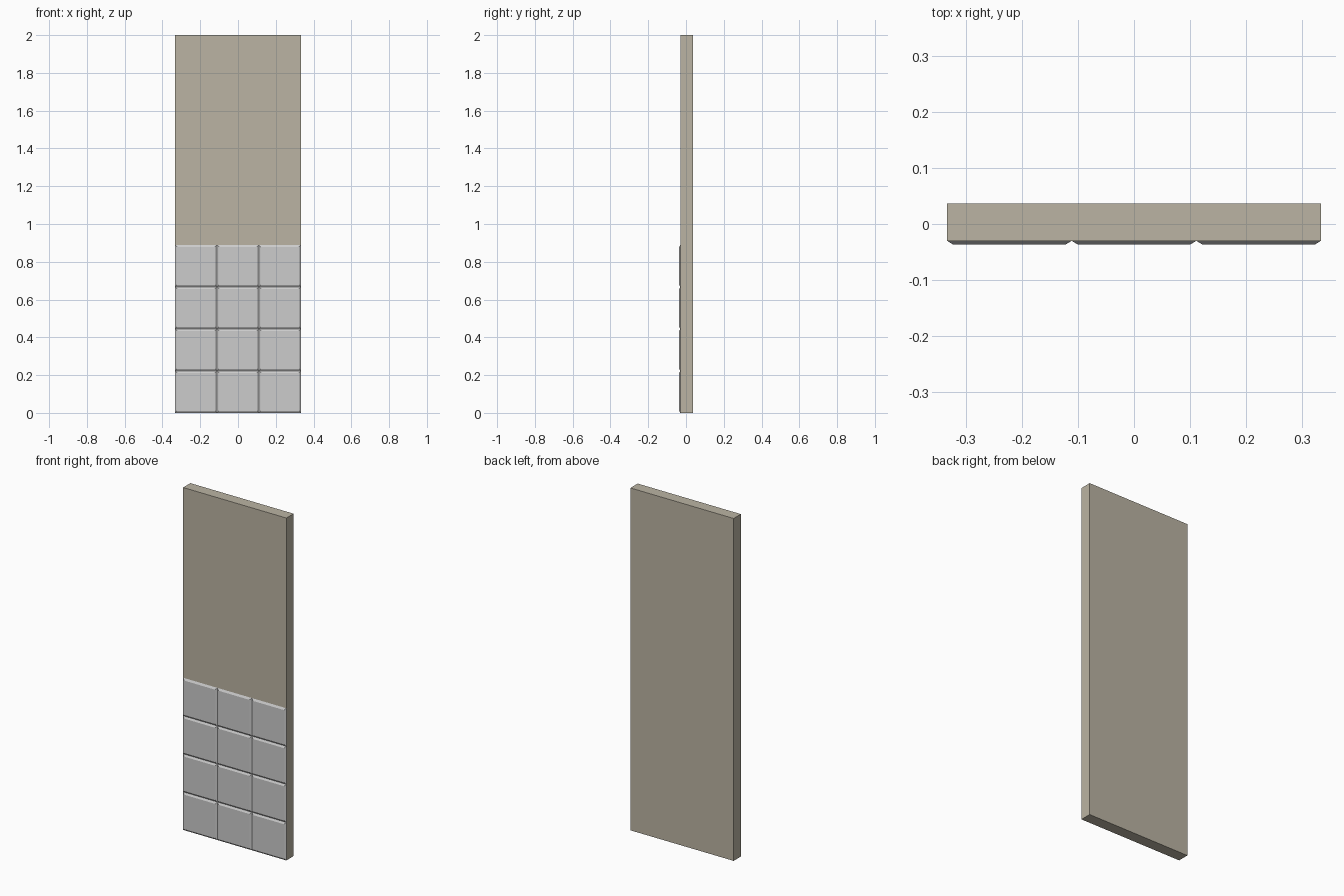
import bpy, bmesh

if "Cube" in bpy.data.objects:
    bpy.data.objects.remove(bpy.data.objects["Cube"])

def material(name, srgb):
    m = bpy.data.materials.new(name)
    lin = [((c / 255 + 0.055) / 1.055) ** 2.4 for c in srgb]
    m.diffuse_color = (*lin, 1)
    m.use_nodes = True
    m.node_tree.nodes["Principled BSDF"].inputs["Base Color"].default_value = m.diffuse_color
    return m

def add_object(name, bm, mat):
    bmesh.ops.recalc_face_normals(bm, faces=bm.faces)
    me = bpy.data.meshes.new(name)
    bm.to_mesh(me)
    bm.free()
    me.materials.append(mat)
    ob = bpy.data.objects.new(name, me)
    bpy.context.collection.objects.link(ob)
    return ob

plaster = material("beige plaster", (187, 180, 163))
ceramic = material("light grey tile", (204, 204, 204))

WIDTH, HEIGHT, THICK = 2 / 3, 2.0, 1 / 15
TILE, RELIEF, CHAMFER = WIDTH / 3, 1 / 150, 0.011
BACK = (THICK + RELIEF) / 2
FACE = BACK - THICK          # front plane of the wall panel

# Wall panel
bm = bmesh.new()
bmesh.ops.create_cube(bm, size=1)
bmesh.ops.scale(bm, vec=(WIDTH, THICK, HEIGHT), verts=bm.verts)
bmesh.ops.translate(bm, vec=(0, BACK - THICK / 2, HEIGHT / 2), verts=bm.verts)
add_object("wall_panel", bm, plaster)

# Chamfered tiles: 3 columns by 4 rows, open at the back against the panel
bm = bmesh.new()
for col in range(3):
    for row in range(4):
        cx, cz = (col - 1) * TILE, (row + 0.5) * TILE
        rings = []
        for half, y in ((TILE / 2, FACE), (TILE / 2 - CHAMFER, FACE - RELIEF)):
            rings.append([bm.verts.new((cx + sx * half, y, cz + sz * half))
                          for sx, sz in ((-1, -1), (1, -1), (1, 1), (-1, 1))])
        base, front = rings
        bm.faces.new(front)
        for i in range(4):
            j = (i + 1) % 4
            bm.faces.new((base[i], base[j], front[j], front[i]))
tiles = add_object("wall_tiles", bm, ceramic)

# Make every tile face point outward, towards the front
me = tiles.data
bm = bmesh.new()
bm.from_mesh(me)
bmesh.ops.reverse_faces(bm, faces=[f for f in bm.faces if f.normal.y > 0])
bm.to_mesh(me)
bm.free()
